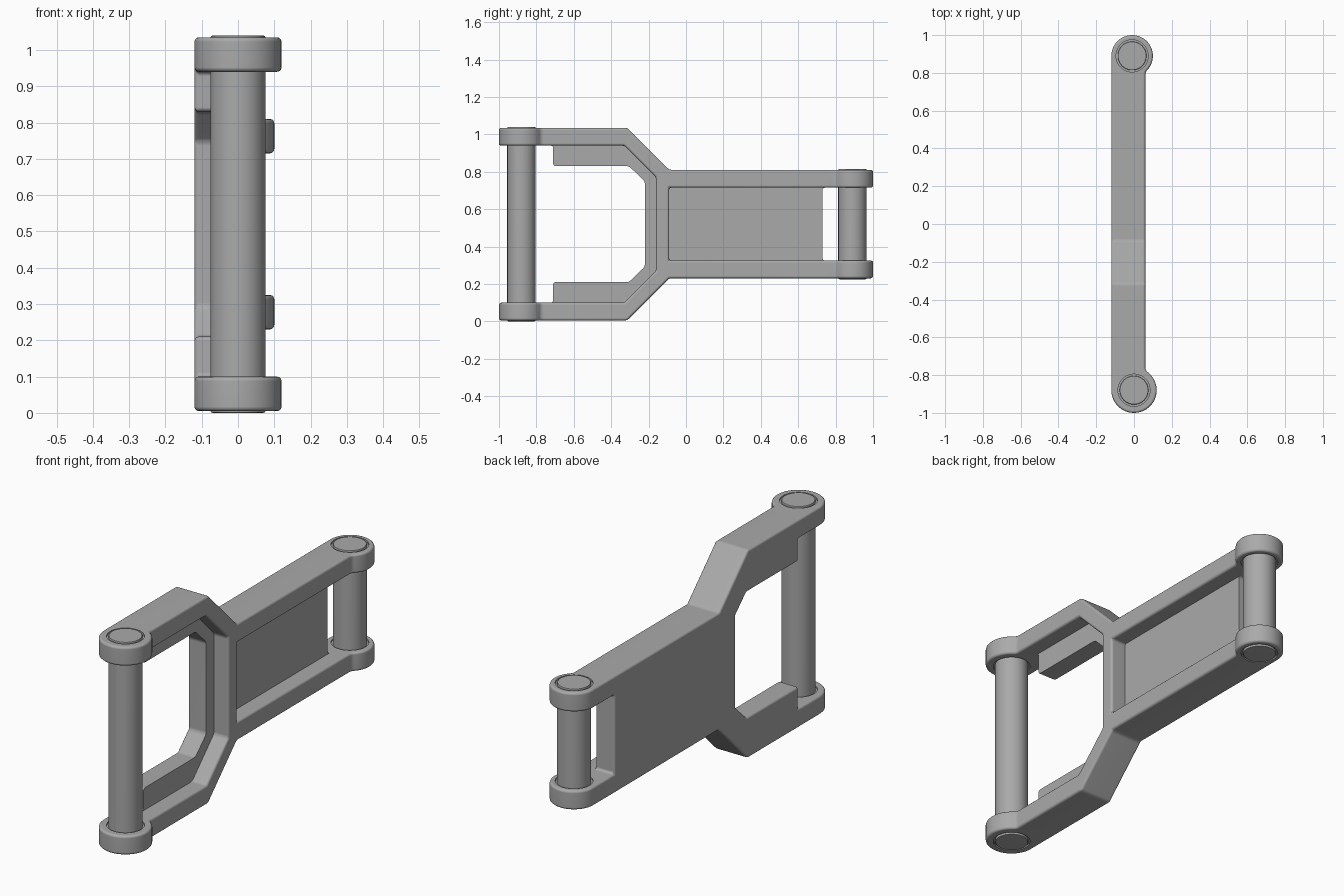
import bpy, bmesh, math

cube = bpy.data.objects.get("Cube")
if cube:
    bpy.data.objects.remove(cube, do_unlink=True)

MID = 0.52                     # height of the symmetry plane
X_BACK, X_FLOOR, X_RIB = -0.12, -0.02, 0.06
JOINT_F, JOINT_B = -0.73, 0.76  # where the arms meet the pin bosses

grey = bpy.data.materials.new("grey metal")
grey.use_nodes = True
colour = (0.40, 0.40, 0.40, 1)
grey.diffuse_color = colour
bsdf = next(n for n in grey.node_tree.nodes if n.type == 'BSDF_PRINCIPLED')
bsdf.inputs["Base Color"].default_value = colour
bsdf.inputs["Roughness"].default_value = 0.6


def on_plane(edge, axis, value):
    return all(abs(v.co[axis] - value) < 1e-4 for v in edge.verts)


def round_edges(bm, width, segments, keep=()):
    """Bevel every sharp edge except those lying on the given joint planes."""
    bmesh.ops.recalc_face_normals(bm, faces=bm.faces)
    edges = [e for e in bm.edges
             if e.calc_face_angle(0) > math.radians(30)
             and not any(on_plane(e, a, v) for a, v in keep)]
    bmesh.ops.bevel(bm, geom=edges, offset=width, segments=segments,
                    profile=0.5, affect='EDGES', clamp_overlap=True)


def finish(name, bm):
    mesh = bpy.data.meshes.new(name)
    bm.to_mesh(mesh)
    bm.free()
    mesh.materials.append(grey)
    obj = bpy.data.objects.new(name, mesh)
    bpy.context.collection.objects.link(obj)
    return obj


def select_only(obj):
    bpy.ops.object.select_all(action='DESELECT')
    obj.select_set(True)
    bpy.context.view_layer.objects.active = obj


def smooth(obj):
    select_only(obj)
    bpy.ops.object.shade_smooth_by_angle(angle=math.radians(35))
    mod = obj.modifiers.new("flat faces", 'WEIGHTED_NORMAL')
    mod.keep_sharp = True


def prism(points, direction):
    bm = bmesh.new()
    face = bm.faces.new([bm.verts.new(p) for p in points])
    new = bmesh.ops.extrude_face_region(bm, geom=[face])["geom"]
    bmesh.ops.translate(bm, vec=direction,
                        verts=[v for v in new if isinstance(v, bmesh.types.BMVert)])
    return bm


def frame_layer(name, upper, x0, x1):
    """Side profile mirrored about the middle height and extruded across x."""
    profile = upper + [(y, -h) for y, h in reversed(upper)]
    bm = prism([(x0, y, MID + h) for y, h in profile], (x1 - x0, 0, 0))
    round_edges(bm, 0.012, 3, [(0, X_FLOOR), (1, JOINT_F), (1, JOINT_B)])
    smooth(finish(name, bm))


# Outer edge shared by both layers, from the back joint to the front joint
outer = [(JOINT_B, 0.29), (-0.09, 0.29), (-0.315, 0.515), (JOINT_F, 0.515)]

# Back layer: web panel plus the inner lip of the wide opening
frame_layer("web_and_lip",
            [(0.73, 0.195), (JOINT_B, 0.195)] + outer +
            [(JOINT_F, 0.42), (-0.71, 0.42), (-0.71, 0.31),
             (-0.305, 0.31), (-0.22, 0.228)], X_BACK, X_FLOOR)

# Raised rib running around the edge of the frame
frame_layer("raised_rib",
            [(-0.09, 0.195), (JOINT_B, 0.195)] + outer +
            [(JOINT_F, 0.42), (-0.33, 0.42), (-0.16, 0.25)], X_FLOOR, X_RIB)


def boss_outline(cx, cy, r, joint, side):
    """Round end blended into the straight arm with a small fillet."""
    f = 0.03
    dx = X_RIB + f - cx
    dy = math.sqrt((r + f) ** 2 - dx ** 2)
    end = math.atan2(-dy, dx)
    pts = [(X_BACK, joint)]
    for i in range(41):
        a = math.pi + (end - math.pi) * i / 40
        pts.append((cx + r * math.cos(a), cy + side * r * math.sin(a)))
    for i in range(1, 7):
        a = end + math.pi + (-end) * i / 6
        pts.append((cx + dx + f * math.cos(a), cy + side * (-dy + f * math.sin(a))))
    return pts + [(X_RIB, joint)]


def cylinder(cx, cy, r, z0, z1, bevel=0):
    bm = bmesh.new()
    bmesh.ops.create_cone(bm, cap_ends=True, segments=48, radius1=r, radius2=r,
                          depth=z1 - z0)
    bmesh.ops.translate(bm, vec=(cx, cy, (z0 + z1) / 2), verts=bm.verts)
    if bevel:
        round_edges(bm, bevel, 2)
    return bm


def cut_groove(boss, cx, cy, z):
    """Shallow clearance ring around the pin."""
    cutter = finish("groove_cutter", cylinder(cx, cy, 0.085, z - 0.008, z + 0.008))
    cutter.hide_render = True
    mod = boss.modifiers.new("groove", 'BOOLEAN')
    mod.operation, mod.solver, mod.object = 'DIFFERENCE', 'EXACT', cutter
    select_only(boss)
    bpy.ops.object.modifier_apply(modifier=mod.name)
    bpy.data.objects.remove(cutter, do_unlink=True)


# Pins and their bosses: name, centre, radius, joint, direction, inner and outer half height
ends = [("front", 0.0, -0.88, 0.12, JOINT_F, -1, 0.42, 0.515),
        ("back", -0.01, 0.89, 0.11, JOINT_B, 1, 0.195, 0.29)]
for name, cx, cy, r, joint, side, inner, out in ends:
    outline = boss_outline(cx, cy, r, joint, side)
    for level, z0, z1 in (("upper", MID + inner, MID + out),
                          ("lower", MID - out, MID - inner)):
        bm = prism([(x, y, z0) for x, y in outline], (0, 0, z1 - z0))
        round_edges(bm, 0.012, 3, [(1, joint)])
        boss = finish(f"{name}_{level}_boss", bm)
        cut_groove(boss, cx, cy, z0)
        cut_groove(boss, cx, cy, z1)
        smooth(boss)
    smooth(finish(f"{name}_pin",
                  cylinder(cx, cy, 0.076, MID - out - 0.005, MID + out + 0.005, 0.006)))
